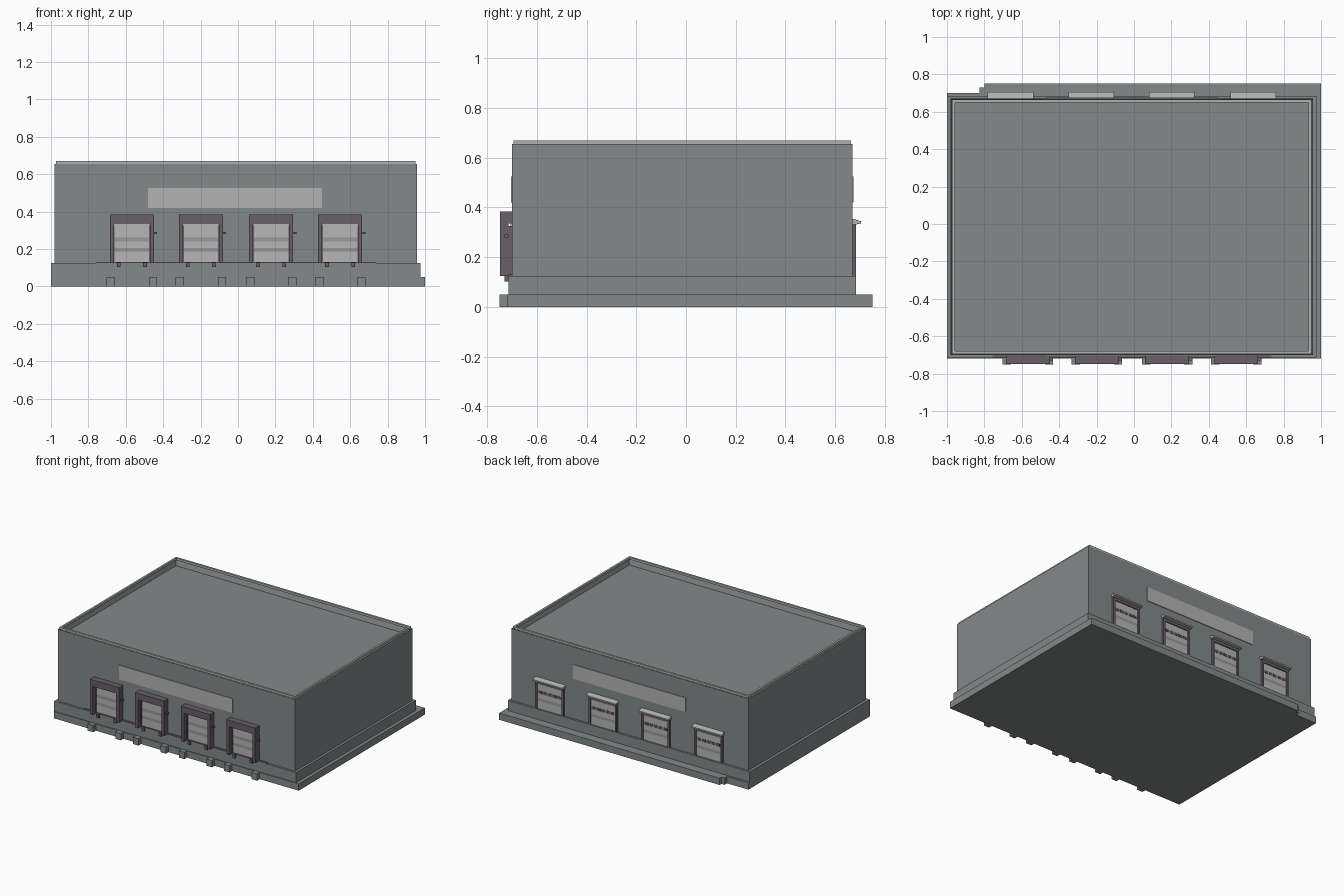
import bpy
import bmesh

if "Cube" in bpy.data.objects:
    bpy.data.objects.remove(bpy.data.objects["Cube"], do_unlink=True)


def material(name, r, g, b):
    m = bpy.data.materials.new(name)
    m.use_nodes = True
    m.diffuse_color = (r, g, b, 1)
    m.node_tree.nodes["Principled BSDF"].inputs["Base Color"].default_value = (r, g, b, 1)
    return m


WALL = material("wall grey", 0.23, 0.25, 0.25)
TRIM = material("trim pale grey", 0.43, 0.45, 0.44)
SIGN = material("sign light grey", 0.45, 0.45, 0.45)
FRAME = material("frame plum grey", 0.14, 0.115, 0.14)
DOOR = material("door light grey", 0.47, 0.47, 0.47)
BAND = material("door mid grey", 0.32, 0.32, 0.32)
GLASS = material("window dark grey", 0.09, 0.09, 0.09)


def finish(name, bm, mat):
    bmesh.ops.recalc_face_normals(bm, faces=bm.faces)
    me = bpy.data.meshes.new(name)
    bm.to_mesh(me)
    bm.free()
    me.materials.append(mat)
    ob = bpy.data.objects.new(name, me)
    bpy.context.collection.objects.link(ob)
    return ob


def box_mesh(x, y, z):
    """Box mesh from three (low, high) ranges."""
    bm = bmesh.new()
    bmesh.ops.create_cube(bm, size=1)
    for v in bm.verts:
        for i, (lo, hi) in enumerate((x, y, z)):
            v.co[i] = hi if v.co[i] > 0 else lo
    return bm


def box(name, x, y, z, mat):
    return finish(name, box_mesh(x, y, z), mat)


def tray(name, x, y, z, rim, depth, mat):
    """Box whose top is sunk inside a rim."""
    bm = box_mesh(x, y, z)
    bm.normal_update()
    top = max(bm.faces, key=lambda f: f.calc_center_median().z)
    bmesh.ops.inset_region(bm, faces=[top], thickness=rim)
    for v in top.verts:
        v.co.z -= depth
    return finish(name, bm, mat)


def prism(name, x, outline, mat):
    """Extrude a (y, z) outline along x."""
    bm = bmesh.new()
    face = bm.faces.new([bm.verts.new((x[0], y, z)) for y, z in outline])
    new = bmesh.ops.extrude_face_region(bm, geom=[face])["geom"]
    for v in new:
        if isinstance(v, bmesh.types.BMVert):
            v.co.x = x[1]
    return finish(name, bm, mat)


# Foundation, plinth and back ledges
box("base_slab", (-1, 1), (-0.72, 0.70), (0, 0.05), WALL)
box("plinth", (-1, 0.975), (-0.715, 0.685), (0.05, 0.125), WALL)
box("back_ledge_inner", (-0.825, 1), (0.70, 0.73), (0, 0.05), WALL)
box("back_ledge_outer", (-0.8, 1), (0.73, 0.75), (0, 0.05), WALL)

# Building shell with sunken roof
tray("building_shell", (-0.98, 0.957), (-0.70, 0.67), (0.125, 0.655), 0.022, 0.045, WALL)

# Parapet cap rails
for name, x, y in (
    ("cap_front", (-0.972, 0.948), (-0.695, -0.68)),
    ("cap_back", (-0.972, 0.948), (0.65, 0.665)),
    ("cap_left", (0.934, 0.948), (-0.68, 0.65)),
    ("cap_right", (-0.972, -0.958), (-0.68, 0.65)),
):
    box(name, x, y, (0.654, 0.67), TRIM)

# Sign boards
box("front_sign", (-0.48, 0.45), (-0.705, -0.70), (0.42, 0.525), SIGN)
box("back_sign", (-0.47, 0.45), (0.67, 0.675), (0.42, 0.525), SIGN)

# Horizontal door bands, bottom to top
BANDS = ((0.127, 0.185, DOOR), (0.185, 0.205, BAND), (0.205, 0.24, DOOR),
         (0.24, 0.262, BAND), (0.262, 0.335, DOOR))


def banded_door(name, cx, half, y):
    for lo, hi, mat in BANDS:
        box(name + "_panel", (cx - half, cx + half), y, (lo, hi), mat)


# Front loading docks
for cx in (-0.567, -0.198, 0.177, 0.546):
    banded_door("front_door", cx, 0.095, (-0.707, -0.70))
    box("dock_header", (cx - 0.118, cx + 0.118), (-0.748, -0.70), (0.335, 0.383), FRAME)
    box("dock_plate", (cx - 0.19, cx + 0.19), (-0.716, -0.70), (0.125, 0.131), FRAME)
    box("dock_lamp", (cx + 0.118, cx + 0.135), (-0.73, -0.715), (0.28, 0.292), FRAME)
    for s in (-1, 1):
        def span(a, b):
            return tuple(sorted((cx + s * a, cx + s * b)))
        box("dock_post", span(0.096, 0.118), (-0.748, -0.715), (0.125, 0.336), FRAME)
        box("dock_inner_post", span(0.092, 0.118), (-0.715, -0.70), (0.125, 0.325), FRAME)
        box("dock_bumper", span(0.06, 0.08), (-0.73, -0.715), (0.103, 0.128), FRAME)
        box("wheel_block", span(0.09, 0.135), (-0.75, -0.72), (0, 0.05), WALL)

# Back doors with small canopies
for cx in (-0.66, -0.228, 0.202, 0.637):
    banded_door("back_door", cx, 0.1, (0.67, 0.677))
    box("back_header", (cx - 0.115, cx + 0.115), (0.67, 0.684), (0.312, 0.335), FRAME)
    for s in (-1, 1):
        x = sorted((cx + s * 0.1, cx + s * 0.115))
        box("back_post", x, (0.67, 0.685), (0.125, 0.312), FRAME)
    for i in range(5):
        wx = cx + (i - 2) * 0.038
        box("door_window", (wx - 0.014, wx + 0.014), (0.677, 0.679), (0.241, 0.261), GLASS)
    prism("door_canopy", (cx - 0.122, cx + 0.122),
          ((0.67, 0.33), (0.705, 0.335), (0.705, 0.345), (0.67, 0.355)), TRIM)
